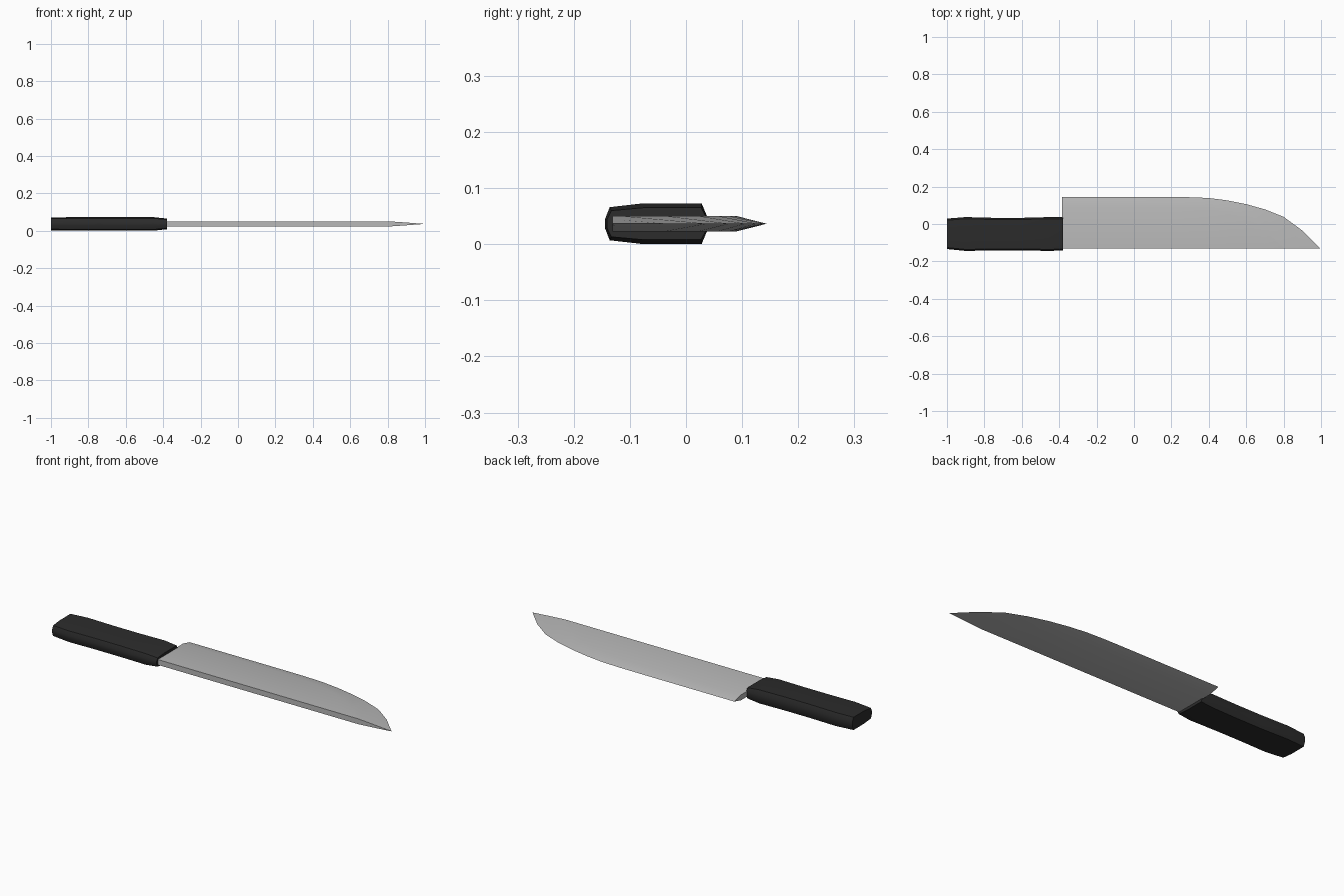
import bpy, bmesh

if "Cube" in bpy.data.objects:
    bpy.data.objects.remove(bpy.data.objects["Cube"])

ZC = 0.0365  # mid-plane height of the knife


def material(name, rgb):
    m = bpy.data.materials.new(name)
    m.diffuse_color = (*rgb, 1)
    m.use_nodes = True
    m.node_tree.nodes["Principled BSDF"].inputs["Base Color"].default_value = m.diffuse_color
    return m


def loft(name, sections, mat, angle):
    """Skin closed cross-sections of equal point count and cap both ends."""
    bm = bmesh.new()
    rings = [[bm.verts.new(p) for p in s] for s in sections]
    n = len(rings[0])
    for a, b in zip(rings, rings[1:]):
        for i in range(n):
            j = (i + 1) % n
            bm.faces.new((a[i], a[j], b[j], b[i]))
    bm.faces.new(rings[0])
    bm.faces.new(rings[-1])
    bmesh.ops.remove_doubles(bm, verts=bm.verts, dist=1e-5)
    bmesh.ops.dissolve_degenerate(bm, dist=1e-5, edges=bm.edges)
    bmesh.ops.recalc_face_normals(bm, faces=bm.faces)
    me = bpy.data.meshes.new(name)
    bm.to_mesh(me)
    bm.free()
    me.materials.append(mat)
    ob = bpy.data.objects.new(name, me)
    bpy.context.collection.objects.link(ob)
    bpy.context.view_layer.objects.active = ob
    ob.select_set(True)
    bpy.ops.object.shade_smooth_by_angle(angle=angle)
    ob.select_set(False)
    return ob


steel = material("blade steel", (0.48, 0.48, 0.48))
black = material("handle black", (0.025, 0.025, 0.025))

# Blade: flat spine, parallel flats, bevel running to the cutting edge
# station: x, cutting edge y, bevel start y, half thickness
SPINE = -0.131
blade = [(-0.385, 0.144, 0.088, 0.0142), (0.2, 0.144, 0.088, 0.0142),
         (0.3, 0.143, 0.084, 0.0142), (0.4, 0.139, 0.075, 0.0142),
         (0.5, 0.126, 0.055, 0.0142), (0.6, 0.106, 0.02, 0.0142),
         (0.7, 0.078, -0.04, 0.0142), (0.8, 0.038, -0.12, 0.0142),
         (0.9, -0.035, -0.125, 0.0075), (0.995, -0.1305, -0.1308, 0.0003)]
loft("blade", [[(x, SPINE, ZC - h), (x, b, ZC - h), (x, e, ZC),
                (x, b, ZC + h), (x, SPINE, ZC + h), (x, SPINE, ZC)]
               for x, e, b, h in blade], steel, 0.6)

# Handle: chamfered bar, slightly waisted, narrowing at the blade
# station: x, y min, y max, half thickness
handle = [(-1.0, -0.134, 0.029, 0.034), (-0.9, -0.144, 0.037, 0.036),
          (-0.75, -0.141, 0.033, 0.036), (-0.6, -0.141, 0.033, 0.036),
          (-0.45, -0.144, 0.037, 0.036), (-0.38, -0.141, 0.036, 0.0285)]


def handle_ring(x, lo, hi, h):
    upper = [(lo, 0.25), (lo + 0.008, 0.82), (lo + 0.065, 1.0),
             (hi - 0.009, 1.0), (hi, 0.4)]
    pts = upper + [(y, -k) for y, k in reversed(upper)]
    return [(x, y, ZC + k * h) for y, k in pts]


loft("handle", [handle_ring(*s) for s in handle], black, 0.5)
